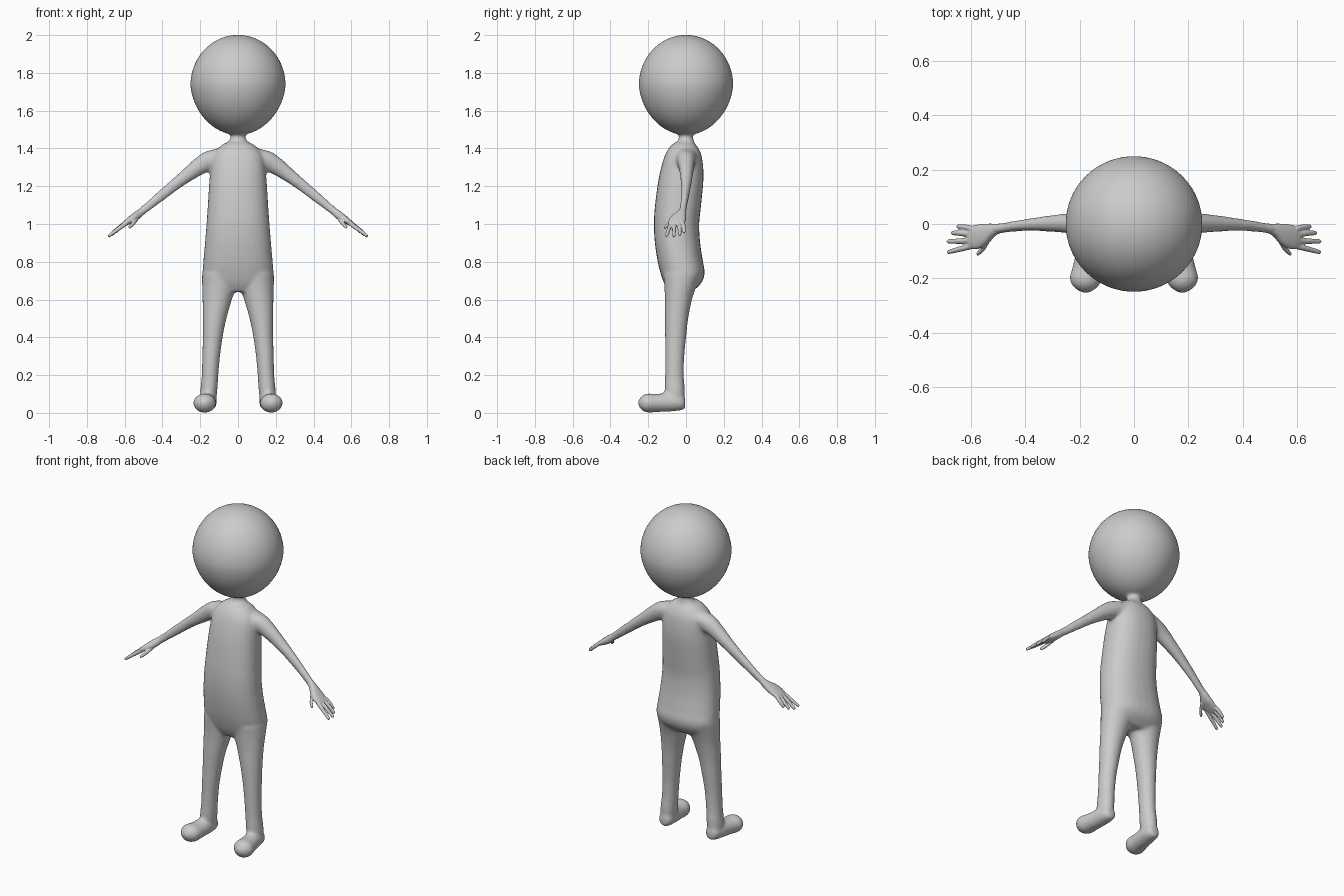
import bpy, bmesh, math
from mathutils import Vector, Matrix

old = bpy.data.objects.get("Cube")
if old:
    bpy.data.objects.remove(old, do_unlink=True)

GREY = (0.6, 0.6, 0.6, 1)
mat = bpy.data.materials.new("plain grey")
mat.use_nodes = True
mat.diffuse_color = GREY
bsdf = next(n for n in mat.node_tree.nodes if n.type == 'BSDF_PRINCIPLED')
bsdf.inputs["Base Color"].default_value = GREY

X, Y, Z = Vector((1, 0, 0)), Vector((0, 1, 0)), Vector((0, 0, 1))
ARM_UP = Vector((0.6, 0, 0.8))


def curve_through(rings, steps=4):
    """Smoothly fill in rings (x, y, z, radius_u, radius_v) between the given ones."""
    r = [Vector(a) for a in rings]
    r = [r[0]] + r + [r[-1]]
    out = []
    for a, b, c, d in zip(r, r[1:], r[2:], r[3:]):
        for k in range(steps):
            t = k / steps
            out.append(b + (c - a) * (t / 2) + (a * 2 - b * 5 + c * 4 - d) * (t * t / 2)
                       + (b * 3 - a - c * 3 + d) * (t ** 3 / 2))
    return out + [r[-1]]


def tube(bm, rings, u, v, side=1, power=2.0, n=28):
    """Loft rounded cross-sections; side -1 gives the mirrored limb."""
    loops = []
    for ring in curve_through(rings):
        centre, loop = Vector(ring[:3]), []
        for i in range(n):
            a = math.tau * i / n
            c, s = math.cos(a), math.sin(a)
            c = math.copysign(abs(c) ** (2 / power), c)
            s = math.copysign(abs(s) ** (2 / power), s)
            p = centre + u * (max(ring[3], 0.001) * c) + v * (max(ring[4], 0.001) * s)
            p.x *= side
            loop.append(bm.verts.new(p))
        loops.append(loop)
    for low, high in zip(loops, loops[1:]):
        for i in range(n):
            j = (i + 1) % n
            bm.faces.new((low[i], low[j], high[j], high[i]))
    bm.faces.new(loops[0])
    bm.faces.new(loops[-1])


def skin(bm, name, voxel, smooth):
    """Fuse the lofted parts into one soft surface."""
    bmesh.ops.recalc_face_normals(bm, faces=bm.faces)
    mesh = bpy.data.meshes.new(name)
    bm.to_mesh(mesh)
    bm.free()
    mesh.materials.append(mat)
    mesh.shade_smooth()
    ob = bpy.data.objects.new(name, mesh)
    bpy.context.collection.objects.link(ob)
    fuse = ob.modifiers.new("fuse", 'REMESH')
    fuse.mode = 'VOXEL'
    fuse.voxel_size = voxel
    fuse.use_smooth_shade = True
    soft = ob.modifiers.new("soften", 'SMOOTH')
    soft.factor = 0.5
    soft.iterations = smooth
    return ob


# Head: large ball, narrowing a little towards the neck
bm = bmesh.new()
bmesh.ops.create_uvsphere(bm, u_segments=64, v_segments=40, radius=1)
for vert in bm.verts:
    narrow = 1 - 0.07 * max(0, -vert.co.z)
    vert.co = Vector((vert.co.x * 0.252 * narrow, vert.co.y * 0.25 * narrow,
                      1.736 + vert.co.z * 0.265))

# Neck
tube(bm, [(0, 0, 1.38, .07, .055), (0, 0, 1.43, .055, .045), (0, 0, 1.455, .04, .038),
          (0, 0, 1.475, .042, .04), (0, 0, 1.50, .07, .065)], X, Y)

# Torso
tube(bm, [(0, -.01, 1.435, .05, .04), (0, -.012, 1.415, .09, .068),
          (0, -.015, 1.36, .135, .098), (0, -.025, 1.25, .15, .118),
          (0, -.042, 1.1, .16, .122), (0, -.05, 1.0, .167, .12),
          (0, -.045, .9, .175, .12), (0, -.03, .8, .184, .12),
          (0, -.018, .74, .187, .117), (0, -.018, .685, .175, .098),
          (0, -.03, .64, .13, .06)], X, Y, power=2.3)

for side in (-1, 1):
    # Leg
    tube(bm, [(.1, -.02, .74, .09, .1), (.1, -.03, .67, .09, .085),
              (.11, -.04, .6, .078, .072), (.124, -.05, .5, .063, .062),
              (.134, -.055, .4, .053, .056), (.142, -.06, .3, .047, .051),
              (.148, -.061, .2, .044, .05), (.155, -.06, .11, .045, .053),
              (.158, -.058, .04, .04, .045)], X, Y, side)
    # Foot
    tube(bm, [(.156, -.004, .05, .02, .024), (.157, -.015, .054, .036, .038),
              (.159, -.05, .055, .046, .045), (.165, -.11, .055, .05, .049),
              (.172, -.16, .052, .055, .048), (.177, -.2, .052, .06, .051),
              (.178, -.23, .052, .047, .041), (.178, -.252, .052, .017, .016)], X, Z, side)
    # Arm
    tube(bm, [(.07, 0, 1.365, .06, .045), (.14, 0, 1.338, .052, .056),
              (.2, .002, 1.308, .042, .047), (.3, .002, 1.235, .031, .034),
              (.4, -.004, 1.155, .022, .028), (.48, -.014, 1.09, .019, .023),
              (.53, -.024, 1.05, .022, .02), (.55, -.03, 1.035, .015, .012)],
         Y, ARM_UP, side)
skin(bm, "body", 0.009, 8)

# Fingers as (root, middle, tip); the last one is the thumb
DIGITS = [
    [(.595, -.018, 1.008), (.622, -.012, .985), (.648, -.010, .957)],
    [(.598, -.038, 1.005), (.636, -.034, .975), (.668, -.033, .944)],
    [(.598, -.060, 1.003), (.640, -.063, .972), (.683, -.064, .936)],
    [(.590, -.080, 1.005), (.635, -.091, .973), (.682, -.103, .938)],
    [(.535, -.055, 1.030), (.553, -.088, 1.005), (.575, -.109, .982)],
]
for side, name in ((1, "left_hand"), (-1, "right_hand")):
    bm = bmesh.new()
    # Wrist and palm
    tube(bm, [(.485, -.015, 1.087, .014, .014), (.515, -.022, 1.062, .023, .02),
              (.545, -.038, 1.038, .039, .022), (.575, -.047, 1.018, .045, .018),
              (.605, -.05, .998, .039, .012), (.612, -.05, .992, .02, .006)],
         Y, ARM_UP, side, power=2.3)
    for root, middle, tip in DIGITS:
        end = Vector(tip) + (Vector(tip) - Vector(middle)).normalized() * 0.004
        tube(bm, [(*root, .011, .012), (*middle, .0105, .011),
                  (*tip, .008, .008), (*end, .003, .003)], Y, ARM_UP, side, n=16)
    skin(bm, name, 0.0035, 4)
